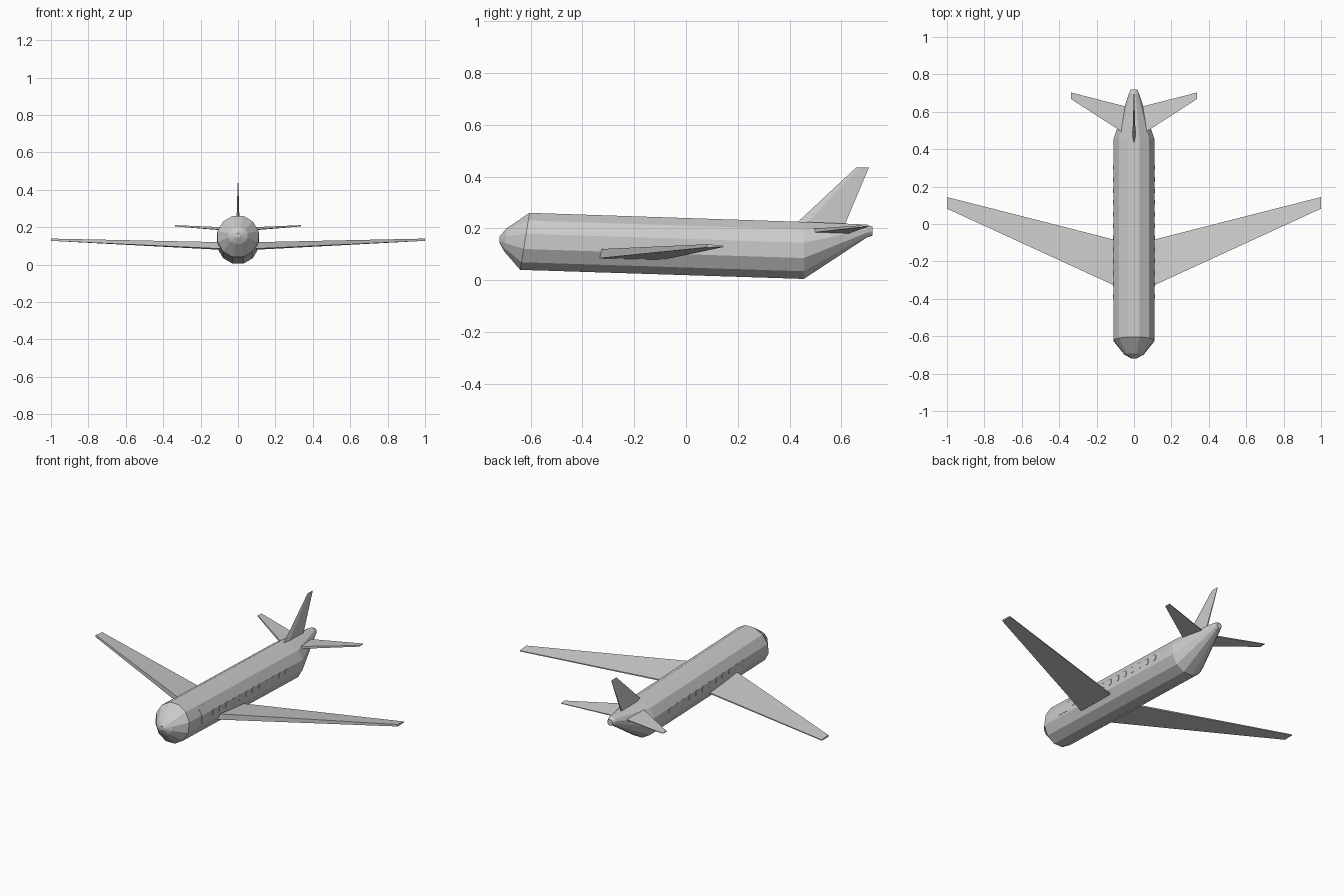
import bpy, bmesh, math
from mathutils import Vector

if "Cube" in bpy.data.objects:
    bpy.data.objects.remove(bpy.data.objects["Cube"])


def loft(name, rings):
    """Join cross-sections with equal point counts into a closed solid."""
    bm = bmesh.new()
    loops = [[bm.verts.new(p) for p in r] for r in rings]
    for a, b in zip(loops, loops[1:]):
        for i in range(len(a)):
            j = (i + 1) % len(a)
            bm.faces.new((a[i], a[j], b[j], b[i]))
    bm.faces.new(loops[0])
    bm.faces.new(loops[-1])
    bmesh.ops.recalc_face_normals(bm, faces=bm.faces)
    mesh = bpy.data.meshes.new(name)
    bm.to_mesh(mesh)
    bm.free()
    obj = bpy.data.objects.new(name, mesh)
    bpy.context.collection.objects.link(obj)
    return obj


def body_ring(y, zc, half_w, half_h, tilt=0.0, sides=12):
    """Twelve-sided ring with flats at top and sides; tilt shifts the top back."""
    k = 1 / math.cos(math.pi / sides)
    ring = []
    for i in range(sides):
        a = 2 * math.pi * (i + 0.5) / sides
        s = k * math.sin(a)
        ring.append(Vector((half_w * k * math.cos(a), y + tilt * s, zc + half_h * s)))
    return ring


def axis_z(y):
    """Height of the slightly nose-up body axis."""
    return 0.15 - 0.035 * (y + 0.622) / 1.072


# Fuselage
loft("fuselage", [
    body_ring(-0.72, 0.156, 0.012, 0.012),
    body_ring(-0.697, 0.156, 0.052, 0.045, 0.005),
    body_ring(-0.622, 0.15, 0.109, 0.11, 0.018),
    body_ring(0.455, 0.115, 0.109, 0.11),
    body_ring(0.698, 0.19, 0.027, 0.025),
    body_ring(0.72, 0.189, 0.017, 0.017),
])

# Wings and tailplanes: wedge sections, blunt leading edge
for side, s in (("right", 1), ("left", -1)):
    def section(x, y0, y1, z_low, z_top, te_low, te_top):
        return [(s * x, y0, z_low), (s * x, y0, z_top),
                (s * x, y1, te_top), (s * x, y1, te_low)]

    loft(side + "_wing", [
        section(0.05, -0.354, -0.098, 0.083, 0.119, 0.077, 0.085),
        section(1.0, 0.082, 0.144, 0.127, 0.139, 0.128, 0.133),
    ])
    loft(side + "_tailplane", [
        section(0.02, 0.464, 0.622, 0.181, 0.197, 0.178, 0.184),
        section(0.337, 0.668, 0.703, 0.204, 0.211, 0.206, 0.209),
    ])

    # Passenger windows on the flat side facet
    for i in range(12):
        y = -0.385 + i * 0.0625
        z = axis_z(y) + 0.013
        w, h, c = 0.012, 0.017, 0.005
        outline = [(-w, -h + c), (-w + c, -h), (w - c, -h), (w, -h + c),
                   (w, h - c), (w - c, h), (-w + c, h), (-w, h - c)]
        loft(f"{side}_window_{i + 1}",
             [[(s * x, y + dy, z + dz) for dy, dz in outline] for x in (0.1, 0.111)])

# Tail fin
loft("tail_fin", [
    [(0, 0.405, 0.20), (0.009, 0.45, 0.20), (0.004, 0.607, 0.20),
     (-0.004, 0.607, 0.20), (-0.009, 0.45, 0.20)],
    [(0, 0.657, 0.435), (0.002, 0.667, 0.435), (0.001, 0.706, 0.435),
     (-0.001, 0.706, 0.435), (-0.002, 0.667, 0.435)],
])

# Front door, a thin panel following the side facets
profile = [(0.1105, -0.02), (0.1105, 0.0297), (0.0865, 0.071),
           (0.081, 0.068), (0.104, 0.028), (0.104, -0.02)]
loft("front_door", [[(x, y, axis_z(y) + dz) for x, dz in profile]
                    for y in (-0.50, -0.43)])
